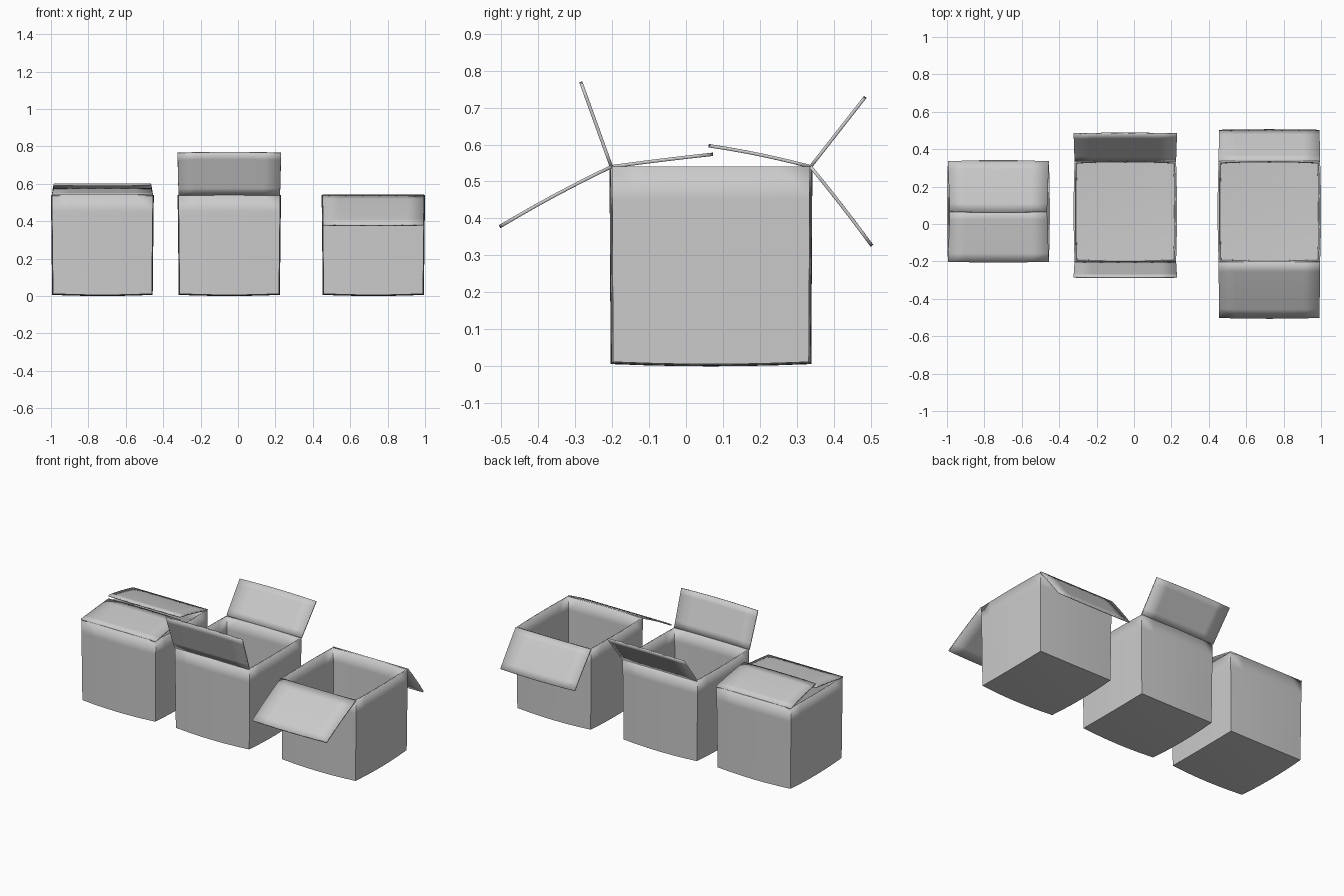
import bpy, bmesh
from mathutils import Vector

if "Cube" in bpy.data.objects:
    bpy.data.objects.remove(bpy.data.objects["Cube"])

Y0, Y1, Z0, Z1 = -0.2, 0.335, 0.012, 0.54
T = 0.009  # cardboard thickness


def finish(name, bm, offset):
    bmesh.ops.recalc_face_normals(bm, faces=bm.faces)
    me = bpy.data.meshes.new(name)
    bm.to_mesh(me)
    bm.free()
    ob = bpy.data.objects.new(name, me)
    bpy.context.collection.objects.link(ob)
    mod = ob.modifiers.new("thickness", 'SOLIDIFY')
    mod.thickness, mod.offset, mod.use_even_offset = T, offset, True
    bpy.ops.object.select_all(action='DESELECT')
    ob.select_set(True)
    bpy.context.view_layer.objects.active = ob
    bpy.ops.object.shade_smooth_by_angle(angle=0.6)
    return ob


def carton(name, x0, x1):
    # open box with slightly bulging walls and floor
    bm = bmesh.new()
    bmesh.ops.create_cube(bm, size=2)
    bmesh.ops.subdivide_edges(bm, edges=bm.edges[:], cuts=5, use_grid_fill=True)
    top = [f for f in bm.faces if f.normal.z > 0.9]
    bmesh.ops.delete(bm, geom=top, context='FACES')
    # normals are already outward; keep that orientation for the inward shell
    for v in bm.verts:
        u, w, h = v.co
        bx = 0.005 * (1 - w * w) if abs(u) > .99 else 0
        by = 0.007 * (1 - u * u) if abs(w) > .99 else 0
        bz = 0.012 * (1 - u * u * w * w) if h < -.99 else 0
        if h < -.99:
            bz = 0.006 * (1 - u * u) + 0.006 * (1 - w * w)
        taper = 0.006 * (1 - h) / 2
        v.co = ((x0 + x1) / 2 + u * ((x1 - x0) / 2 - taper + bx),
                (Y0 + Y1) / 2 + w * ((Y1 - Y0) / 2 - taper / 2 + by),
                Z0 + (Z1 - Z0) * (h + 1) / 2 - bz)
    finish(name, bm, -1)


def flap(name, x0, x1, hinge, tip, widen, bow):
    # lightly curved lid flap from hinge (y, z) to tip (y, z)
    bm = bmesh.new()
    n = 6
    a, b = Vector(hinge), Vector(tip)
    d = (b - a).normalized()
    nrm = Vector((-d.y, d.x)) if d.x > 0 else Vector((d.y, -d.x))
    rows = []
    for j in range(n + 1):
        t = j / n
        row = []
        for i in range(n + 1):
            s = i / n
            p = a.lerp(b, t) + nrm * bow * 4 * t * (1 - t)
            p += d * 0.005 * t * 4 * s * (1 - s)
            x = x0 - widen * t + (x1 - x0 + 2 * widen * t) * s
            row.append(bm.verts.new((x, p.x, p.y)))
        rows.append(row)
    for j in range(n):
        for i in range(n):
            bm.faces.new((rows[j][i], rows[j][i + 1], rows[j + 1][i + 1], rows[j + 1][i]))
    finish(name, bm, 0)


# name, x range, front tip, back tip, flap widening, bows
boxes = [
    ("closed_box", -0.995, -0.455, (0.068, 0.573), (0.066, 0.596), -0.01, 0.001, 0.004),
    ("half_open_box", -0.318, 0.225, (-0.283, 0.765), (0.482, 0.725), 0.005, 0.0, 0.0),
    ("open_box", 0.452, 0.995, (-0.5, 0.38), (0.5, 0.33), -0.003, 0.004, 0.002),
]
for name, x0, x1, ft, bt, wd, fb, bb in boxes:
    carton(name, x0, x1)
    flap(name + "_front_flap", x0, x1, (Y0 - 0.002, Z1), ft, wd, fb)
    flap(name + "_back_flap", x0, x1, (Y1 + 0.002, Z1), bt, wd, bb)
